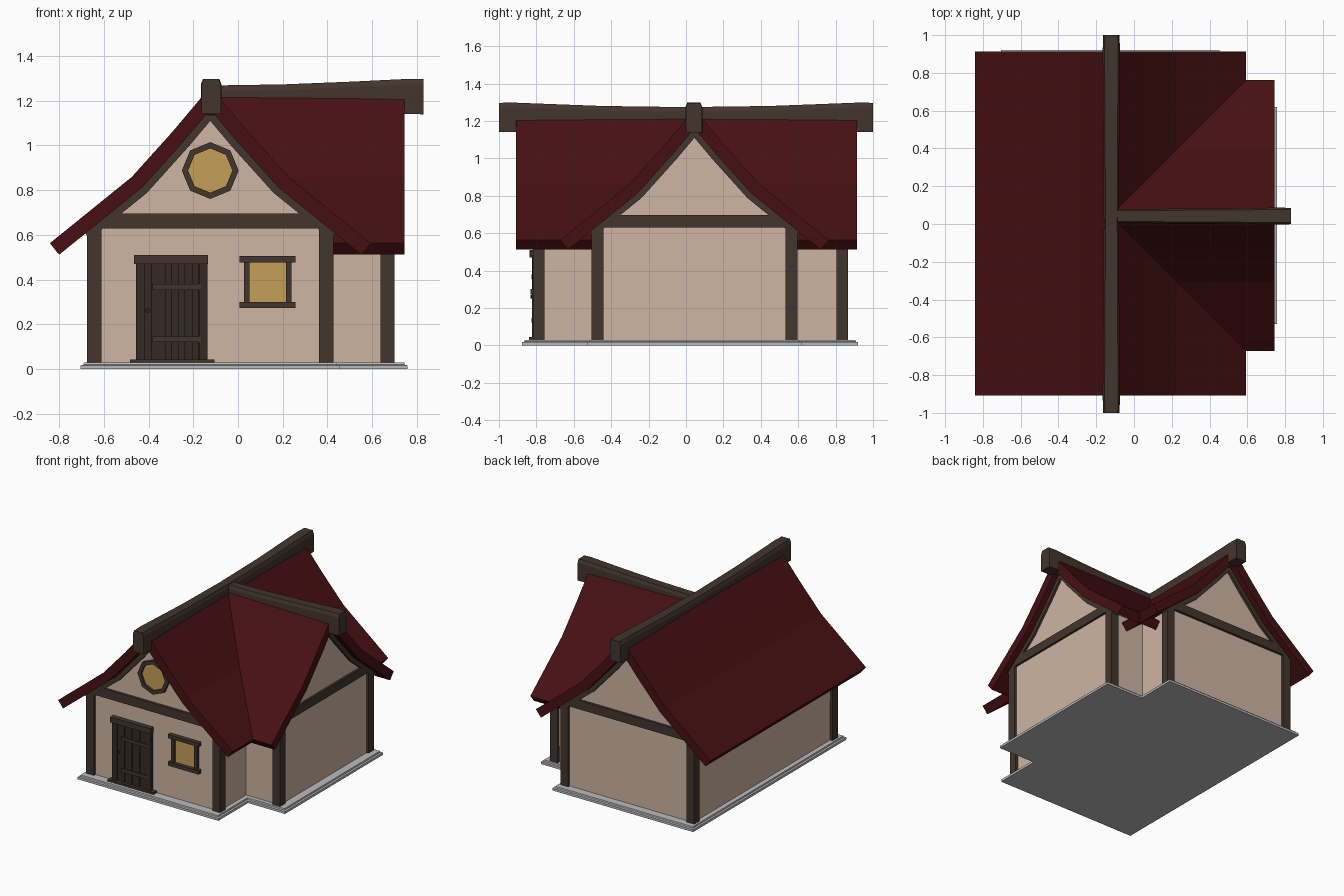
import bpy, bmesh, math
from mathutils import Vector

if "Cube" in bpy.data.objects:
    bpy.data.objects.remove(bpy.data.objects["Cube"])


def mat(name, r, g, b):
    m = bpy.data.materials.new(name)
    m.diffuse_color = (r, g, b, 1)
    m.use_nodes = True
    m.node_tree.nodes["Principled BSDF"].inputs["Base Color"].default_value = m.diffuse_color
    return m


ROOF = mat("dark red roof", .062, .005, .006)
WALL = mat("cream plaster", .62, .46, .36)
WOOD = mat("brown timber", .055, .036, .026)
DOOR = mat("dark door wood", .036, .023, .017)
GLASS = mat("yellow glass", .56, .35, .10)
STONE = mat("grey stone", .5, .5, .5)
IRON = mat("dark iron", .02, .018, .016)


def loft(name, rings, m):
    """Closed solid through matching rings of points."""
    bm = bmesh.new()
    vs = [[bm.verts.new(p) for p in r] for r in rings]
    n = len(rings[0])
    for a, b in zip(vs, vs[1:]):
        for i in range(n):
            j = (i + 1) % n
            bm.faces.new((a[i], a[j], b[j], b[i]))
    bm.faces.new(vs[0])
    bm.faces.new(vs[-1])
    bmesh.ops.recalc_face_normals(bm, faces=bm.faces)
    me = bpy.data.meshes.new(name)
    bm.to_mesh(me)
    bm.free()
    me.materials.append(m)
    ob = bpy.data.objects.new(name, me)
    bpy.context.collection.objects.link(ob)
    return ob


def at(axis, c, u, t, z):
    return (c + u, t, z) if axis == 'y' else (t, c + u, z)


def prism(name, pts, axis, c, a, b, m):
    """Extrude a (u, z) profile along x or y, centred on c."""
    return loft(name, [[at(axis, c, u, t, z) for u, z in pts] for t in (a, b)], m)


def box(name, x0, x1, y0, y1, z0, z1, m):
    return loft(name, [[(x0, y0, z), (x1, y0, z), (x1, y1, z), (x0, y1, z)] for z in (z0, z1)], m)


# Roof profile: half curve mirrored, then offset downwards
HALF = [(0, 1.262), (.17, 1.06), (.35, .86), (.717, .563)]
THICK = .066


def full(half):
    return [(-u, z) for u, z in reversed(half[1:])] + half


def offset(line, d):
    p = [Vector(q) for q in line]
    seg = [(b - a).normalized() for a, b in zip(p, p[1:])]
    nor = [Vector((s.y, -s.x)) for s in seg]
    out = []
    for i, q in enumerate(p):
        a, b = nor[max(i - 1, 0)], nor[min(i, len(nor) - 1)]
        n = (a + b).normalized()
        out.append(tuple(q + n * d / n.dot(a)))
    return out


outer = full(HALF)
roof_ring = outer + offset(outer, THICK)[::-1]
short = full(HALF[:3] + [(.60, .658)])
rafter_ring = offset(short, THICK - .005) + offset(short, .098)[::-1]
wall_ring = [(-.53, .02)] + offset(full(HALF[:3] + [(.58, .674)]), .075) + [(.53, .02)]

# axis, ridge centre, wall start/end, roof start/end, gable ends (position, outward sign)
WINGS = {
    "main": ('y', -.124, -.80, .848, -.909, .914, [(-.818, -1), (.866, 1)]),
    "side": ('x', .045, -.10, .684, -.122, .745, [(.70, 1)]),
}
for wing, (axis, c, w0, w1, r0, r1, ends) in WINGS.items():
    prism(wing + "_roof", roof_ring, axis, c, r0, r1, ROOF)
    prism(wing + "_walls", wall_ring, axis, c, w0, w1, WALL)
    for k, (e, s) in enumerate(ends):
        tag = f"{wing}_{k}"
        prism("gable_rafters_" + tag, rafter_ring, axis, c, e, e - s * .05, WOOD)
        prism("tie_beam_" + tag, [(-.50, .63), (.50, .63), (.50, .66), (.46, .696), (-.46, .696), (-.50, .66)],
              axis, c, e, e - s * .05, WOOD)
        # corner posts, tops cut to the roof slope
        for side in (-1, 1):
            prop = [(side * u, z) for u, z in ((.486, .02), (.55, .02), (.55, .625), (.486, .675))]
            prism(f"corner_post_{tag}_{'left' if side < 0 else 'right'}", prop, axis, c, e, e - s * .062, WOOD)


# Sagging ridge beams with chamfered tops
def ridge(name, axis, c, stations):
    rings = []
    for t, top, w in stations:
        b = top - .157
        sec = [(-w, b), (w, b), (w, top - .025), (w * .78, top), (-w * .78, top), (-w, top - .025)]
        rings.append([at(axis, c, u, t, z) for u, z in sec])
    loft(name, rings, WOOD)


ridge("main_ridge_beam", 'y', -.12, [(-1, 1.297, .043), (-.92, 1.298, .046), (-.45, 1.28, .042), (0, 1.274, .04),
                                     (.45, 1.28, .042), (.92, 1.298, .046), (1, 1.297, .043)])
ridge("side_ridge_beam", 'x', .042, [(-.12, 1.268, .036), (.2, 1.273, .039), (.5, 1.285, .041),
                                     (.77, 1.298, .045), (.83, 1.296, .043)])


# Stone base: T-shaped outline in two tiers
def outline(e, z):
    x0, x1, x2 = -.703 + e, .453 - e, .757 - e
    y0, y1, y2, y3 = -.877 + e, -.53 + e, .62 - e, .92 - e
    return [(x, y, z) for x, y in ((x0, y0), (x1, y0), (x1, y1), (x2, y1), (x2, y2), (x1, y2), (x1, y3), (x0, y3))]


loft("stone_base", [outline(0, 0), outline(0, .017), outline(.012, .02), outline(.014, .03)], STONE)

# Door: planks, jambs, lintel, threshold, braces and handle
Y = -.80
N = 8
for i in range(N):
    x0, w = -.418, .242 / N
    d = .016 + .003 * (i % 2)
    box(f"door_plank_{i}", x0 + i * w + .001, x0 + (i + 1) * w - .001, Y - d, Y + .01, .04, .48, DOOR)
box("door_backing", -.42, -.174, Y - .010, Y + .01, .04, .48, IRON)
for n, x in (("left", -.456), ("right", -.175)):
    box("door_jamb_" + n, x, x + .038, Y - .024, Y + .01, .03, .475, DOOR)
box("door_lintel", -.464, -.134, Y - .036, Y + .01, .47, .511, WOOD)
box("door_threshold", -.482, -.106, Y - .04, Y + .01, .03, .044, WOOD)
for n, z in (("lower", .122), ("upper", .355)):
    box("door_brace_" + n, -.382, -.165, Y - .027, Y - .01, z, z + .025, WOOD)
prism("door_handle", [(.011 * math.cos(a * math.pi / 4), .262 + .011 * math.sin(a * math.pi / 4)) for a in range(8)],
      'y', -.405, Y - .032, Y - .01, IRON)

# Square window
box("window_glass", .04, .225, Y - .006, Y + .002, .29, .49, GLASS)
for n, x in (("left", .026), ("right", .214)):
    box("window_stile_" + n, x, x + .025, Y - .022, Y + .01, .28, .49, WOOD)
for n, z in (("sill", .274), ("head", .478)):
    box("window_" + n, .006, .258, Y - .032, Y + .01, z, z + .027, WOOD)


# Eight-sided gable window: frame of eight staves around the glass
def octagon(r):
    return [(r * math.cos(k * math.pi / 4), .888 + r * math.sin(k * math.pi / 4)) for k in range(8)]


prism("gable_window_glass", octagon(.11), 'y', -.124, Y - .006, Y + .002, GLASS)
big, small = octagon(.127), octagon(.099)
for k in range(8):
    j = (k + 1) % 8
    prism(f"gable_window_frame_{k}", [big[k], big[j], small[j], small[k]], 'y', -.124, Y - .022, Y + .01, WOOD)
